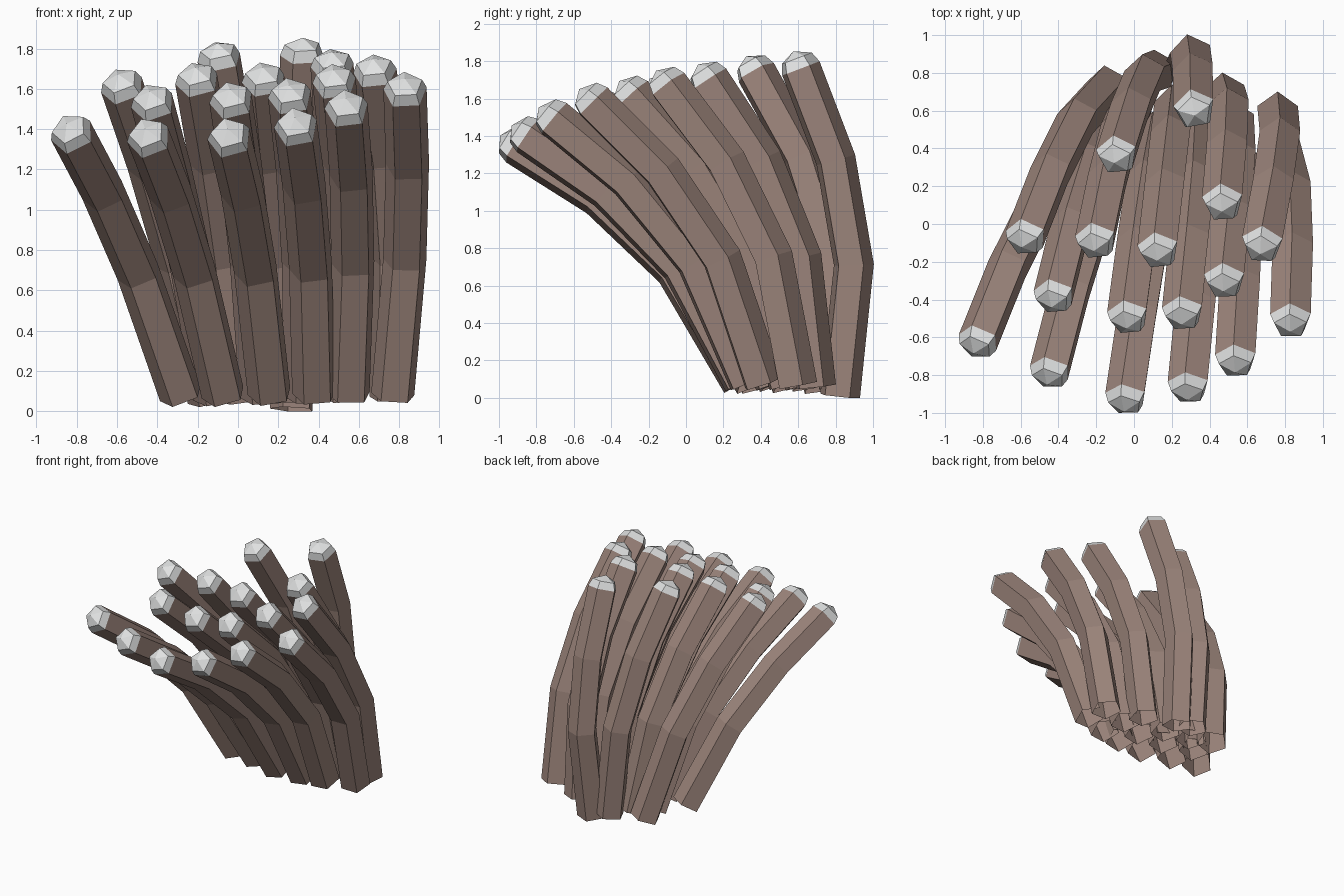
import bpy, bmesh, math
from mathutils import Vector

old = bpy.data.objects.get("Cube")
if old:
    bpy.data.objects.remove(old, do_unlink=True)


def make_material(name, rgb):
    mat = bpy.data.materials.new(name)
    mat.use_nodes = True
    mat.diffuse_color = (*rgb, 1)
    mat.node_tree.nodes["Principled BSDF"].inputs["Base Color"].default_value = (*rgb, 1)
    return mat


brown = make_material("stalk_brown", (0.335, 0.235, 0.2))
white = make_material("tip_white", (0.76, 0.77, 0.77))

SIDES = 5
RADIUS = 0.113
TWIST = math.radians(-20)


def add_ring(bm, centre, normal, back, radius):
    """Pentagon across the given normal, one flat side turned a little from the back."""
    side = normal.cross(back).normalized()
    back = side.cross(normal).normalized()
    ring = []
    for i in range(SIDES):
        a = math.tau * (i + 0.5) / SIDES + TWIST
        ring.append(bm.verts.new(centre + radius * (math.cos(a) * back + math.sin(a) * side)))
    return ring


def bridge(bm, low, high, material):
    for i in range(SIDES):
        j = (i + 1) % SIDES
        bm.faces.new((low[i], low[j], high[j], high[i])).material_index = material


def add_stalk(name, base, tip):
    base, tip = Vector(base), Vector(tip)
    chord = tip - base

    # Arched path, bulging up, back and a little outwards
    up_back = Vector((0.3 * base.x, 0.6, 0.8))
    bulge = (up_back - up_back.project(chord)).normalized()
    path = [base, base + 0.39 * chord + 0.157 * bulge,
            base + 0.712 * chord + 0.128 * bulge, tip]
    dirs = [(b - a).normalized() for a, b in zip(path, path[1:])]
    normals = [dirs[0], (dirs[0] + dirs[1]).normalized(),
               (dirs[1] + dirs[2]).normalized(), dirs[2]]

    # Stalk, hollow and open at the root
    bm = bmesh.new()
    rings = [add_ring(bm, p, n, bulge, RADIUS) for p, n in zip(path, normals)]
    for low, high in zip(rings, rings[1:]):
        bridge(bm, low, high, 0)

    # Faceted dome on the tip
    end = dirs[2]
    shoulder = add_ring(bm, tip + 0.058 * end, end, bulge, RADIUS * 0.8)
    bridge(bm, rings[-1], shoulder, 1)
    apex = bm.verts.new(tip + 0.1 * end)
    for i in range(SIDES):
        bm.faces.new((shoulder[i], shoulder[(i + 1) % SIDES], apex)).material_index = 1

    bmesh.ops.recalc_face_normals(bm, faces=bm.faces)
    mesh = bpy.data.meshes.new(name)
    bm.to_mesh(mesh)
    bm.free()
    mesh.materials.append(brown)
    mesh.materials.append(white)
    bpy.context.collection.objects.link(bpy.data.objects.new(name, mesh))


# Root (x, y) and tip (x, y, z) of every stalk, row by row
front_row = [
    ((-0.28, 0.39), (-0.82, -0.61, 1.37)),
    ((-0.07, 0.36), (-0.44, -0.77, 1.35)),
    ((0.16, 0.29), (-0.04, -0.91, 1.35)),
    ((0.38, 0.30), (0.29, -0.85, 1.40)),
    ((0.55, 0.33), (0.54, -0.71, 1.49)),
    ((0.77, 0.41), (0.83, -0.50, 1.58)),
]
middle_row = [
    ((-0.11, 0.56), (-0.42, -0.37, 1.52)),
    ((0.12, 0.49), (-0.03, -0.48, 1.53)),
    ((0.34, 0.47), (0.26, -0.46, 1.55)),
    ((0.53, 0.54), (0.48, -0.29, 1.62)),
    ((0.76, 0.59), (0.68, -0.10, 1.67)),
]
back_row = [
    ((-0.14, 0.73), (-0.57, -0.06, 1.60)),
    ((0.01, 0.67), (-0.20, -0.08, 1.63)),
    ((0.22, 0.63), (0.13, -0.13, 1.63)),
    ((0.48, 0.69), (0.47, 0.12, 1.70)),
    ((0.12, 0.81), (-0.09, 0.37, 1.74)),
    ((0.27, 0.82), (0.32, 0.61, 1.76)),
]
for row_name, row in (("front", front_row), ("middle", middle_row), ("back", back_row)):
    for n, (root, tip) in enumerate(row, 1):
        height = 0.01 if root[1] > 0.815 else 0.1 - 0.06 * root[1]
        add_stalk(f"{row_name}_stalk_{n}", (*root, height), tip)
